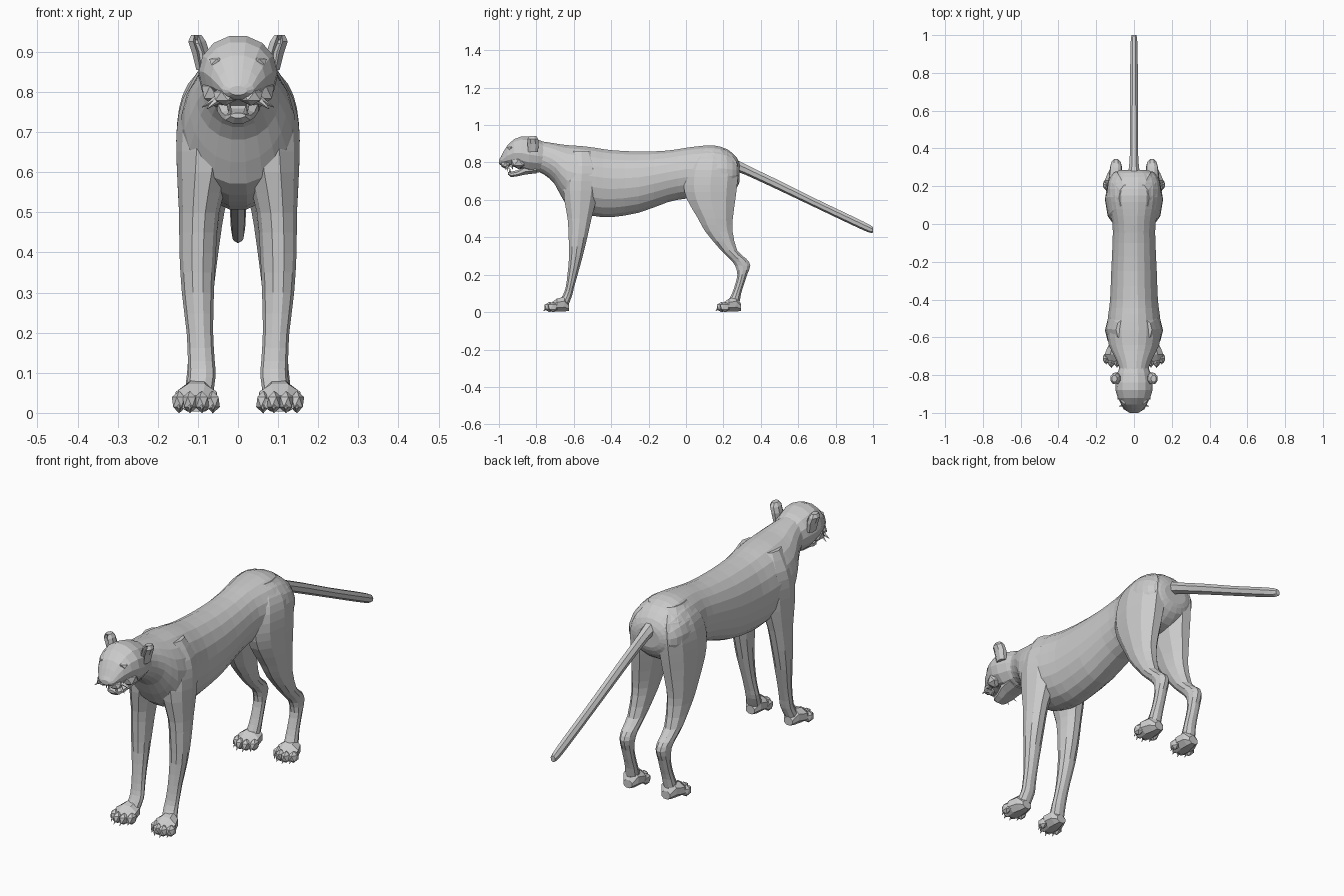
import bpy, bmesh, math
from mathutils import Matrix, Vector


def finish(name, bm, mirror=False):
    bmesh.ops.recalc_face_normals(bm, faces=bm.faces)
    me = bpy.data.meshes.new(name)
    bm.to_mesh(me)
    bm.free()
    ob = bpy.data.objects.new(name, me)
    bpy.context.collection.objects.link(ob)
    if mirror:
        ob.modifiers.new("mirror", 'MIRROR').use_axis = (True, False, False)
    return ob


def smooth_rows(rows, n):
    # Catmull-Rom refinement of the section table
    out = []
    for i in range(len(rows) - 1):
        p = [rows[max(0, min(len(rows) - 1, i + k))] for k in (-1, 0, 1, 2)]
        for s in range(n):
            t = s / n
            out.append([0.5 * (2 * b + (c - a) * t + (2 * a - 5 * b + 4 * c - d) * t * t
                               + (3 * b - a - 3 * c + d) * t ** 3) for a, b, c, d in zip(*p)])
    return out + [rows[-1]]


def loft_bm(bm, rows, axis, sides, sub=1):
    # each row: position on axis, then x range, then range on the remaining axis
    rings = []
    for t, x0, x1, w0, w1 in smooth_rows(rows, sub):
        ring = []
        for k in range(sides):
            a = 2 * math.pi * (k + 0.5) / sides
            x = (x0 + x1) / 2 + (x1 - x0) / 2 * math.sin(a)
            w = (w0 + w1) / 2 + (w1 - w0) / 2 * math.cos(a)
            ring.append(bm.verts.new((x, t, w) if axis == 'Y' else (x, w, t)))
        rings.append(ring)
    for r, q in zip(rings, rings[1:]):
        for k in range(sides):
            j = (k + 1) % sides
            bm.faces.new((r[k], r[j], q[j], q[k]))
    bm.faces.new(rings[0])
    bm.faces.new(rings[-1])


def loft(name, rows, axis, sides, sub=1, mirror=False):
    bm = bmesh.new()
    loft_bm(bm, rows, axis, sides, sub)
    return finish(name, bm, mirror)


def centred(rows):
    return [(y, -h, h, b, t) for y, h, b, t in rows]


def blob(bm, pos, size, sub=1):
    m = Matrix.Translation(pos) @ Matrix.Diagonal((*size, 1))
    bmesh.ops.create_icosphere(bm, subdivisions=sub, radius=1, matrix=m)


def spike(bm, start, end, r):
    d = Vector(end) - Vector(start)
    m = (Matrix.Translation((Vector(start) + Vector(end)) / 2)
         @ d.to_track_quat('Z', 'Y').to_matrix().to_4x4())
    bmesh.ops.create_cone(bm, cap_ends=True, segments=4, radius1=r, radius2=0.001,
                          depth=d.length, matrix=m)


# Torso and neck
loft("torso", centred([
    (-.84, .07, .77, .92), (-.76, .08, .735, .912), (-.70, .105, .68, .903),
    (-.64, .135, .57, .895), (-.56, .145, .525, .89), (-.48, .138, .51, .88),
    (-.40, .128, .505, .868), (-.25, .122, .53, .86), (-.10, .115, .585, .865),
    (0, .115, .605, .88), (.08, .133, .60, .89), (.15, .143, .60, .893),
    (.22, .138, .62, .872), (.27, .11, .66, .83), (.287, .06, .70, .79)]), 'Y', 20, 2)

# Tail
loft("tail", centred([
    (.20, .04, .76, .85), (.28, .03, .748, .812), (.36, .023, .715, .772),
    (.5, .022, .65, .705), (.7, .021, .555, .605), (.9, .020, .46, .51),
    (.98, .017, .425, .470), (1.0, .012, .425, .455)]), 'Y', 7, 2)

# Head with short muzzle
loft("head", centred([
    (-.74, .07, .75, .90), (-.79, .088, .745, .925), (-.84, .099, .745, .94),
    (-.88, .098, .76, .942), (-.92, .086, .775, .926), (-.955, .068, .78, .893),
    (-.975, .052, .78, .86), (-.99, .04, .785, .83), (-1.0, .022, .792, .815)]), 'Y', 14)

# Open lower jaw
loft("lower_jaw", centred([
    (-.952, .020, .735, .748), (-.935, .034, .720, .752), (-.90, .044, .725, .760),
    (-.86, .055, .733, .79), (-.80, .06, .74, .80)]), 'Y', 8)

# Whisker pads, lip tufts, brows and cheeks
bm = bmesh.new()
blob(bm, (.033, -.965, .79), (.032, .028, .024))
blob(bm, (.045, -.935, .875), (.03, .022, .016))
blob(bm, (.06, -.895, .80), (.034, .045, .035))
spike(bm, (.048, -.955, .782), (.078, -.965, .758), .010)
spike(bm, (.05, -.935, .785), (.09, -.925, .762), .009)
finish("cheek_and_lip", bm, True)

# Eyes
bm = bmesh.new()
blob(bm, (.044, -.945, .855), (.014, .014, .011))
finish("eye", bm, True)

# Nose
bm = bmesh.new()
blob(bm, (0, -.984, .812), (.022, .015, .016))
finish("nose", bm)

# Canine teeth, upper and lower
bm = bmesh.new()
spike(bm, (.026, -.955, .785), (.024, -.952, .752), .007)
spike(bm, (.020, -.940, .745), (.020, -.943, .772), .006)
finish("canine_teeth", bm, True)

# Cupped ears
bm = bmesh.new()
loft_bm(bm, [(.855, .07, .105, -.845, -.79), (.90, .07, .117, -.85, -.785),
             (.926, .078, .126, -.85, -.788), (.942, .09, .118, -.838, -.80)], 'Z', 8)
bmesh.ops.recalc_face_normals(bm, faces=bm.faces)
front = [f for f in bm.faces if f.normal.y < -.7]
bmesh.ops.inset_region(bm, faces=front, thickness=.005, depth=-.015)
finish("ear", bm, True)

# Front legs
loft("front_leg", [
    (.03, .065, .135, -.695, -.63), (.09, .056, .125, -.66, -.607),
    (.13, .058, .125, -.645, -.598), (.2, .062, .128, -.635, -.578),
    (.3, .060, .140, -.627, -.55), (.4, .055, .146, -.63, -.525),
    (.5, .047, .147, -.636, -.502), (.6, .02, .152, -.655, -.475),
    (.7, 0, .153, -.66, -.46), (.78, 0, .139, -.65, -.46),
    (.86, 0, .095, -.62, -.5)], 'Z', 10, 2, True)

# Hind legs with thigh and hock
loft("hind_leg", [
    (.03, .068, .135, .21, .285), (.1, .067, .127, .245, .296),
    (.15, .068, .124, .262, .312), (.2, .067, .125, .273, .328),
    (.25, .064, .126, .26, .346), (.285, .062, .130, .230, .325),
    (.33, .058, .135, .185, .276), (.43, .045, .141, .10, .253),
    (.5, .034, .147, .06, .255), (.6, .012, .152, 0, .27),
    (.68, 0, .154, -.02, .281), (.76, 0, .147, -.01, .286),
    (.82, 0, .125, .02, .268), (.87, 0, .08, .07, .21)], 'Z', 10, 2, True)

# Paws: wedge-shaped foot with four toes and claws
for name, dy in (("front_paw", 0), ("hind_paw", .92)):
    bm = bmesh.new()
    loft_bm(bm, [(-.625 + dy, .075, .125, .005, .045), (-.65 + dy, .058, .142, 0, .085),
                 (-.69 + dy, .048, .16, 0, .075), (-.73 + dy, .06, .15, .002, .045)], 'Y', 8)
    for x, y in ((.063, -.708), (.09, -.728), (.12, -.73), (.147, -.712)):
        blob(bm, (x, y + dy, .027), (.020, .030, .028))
        spike(bm, (x, y + dy - .018, .02), (x, y + dy - .032, .006), .006)
    finish(name, bm, True)
